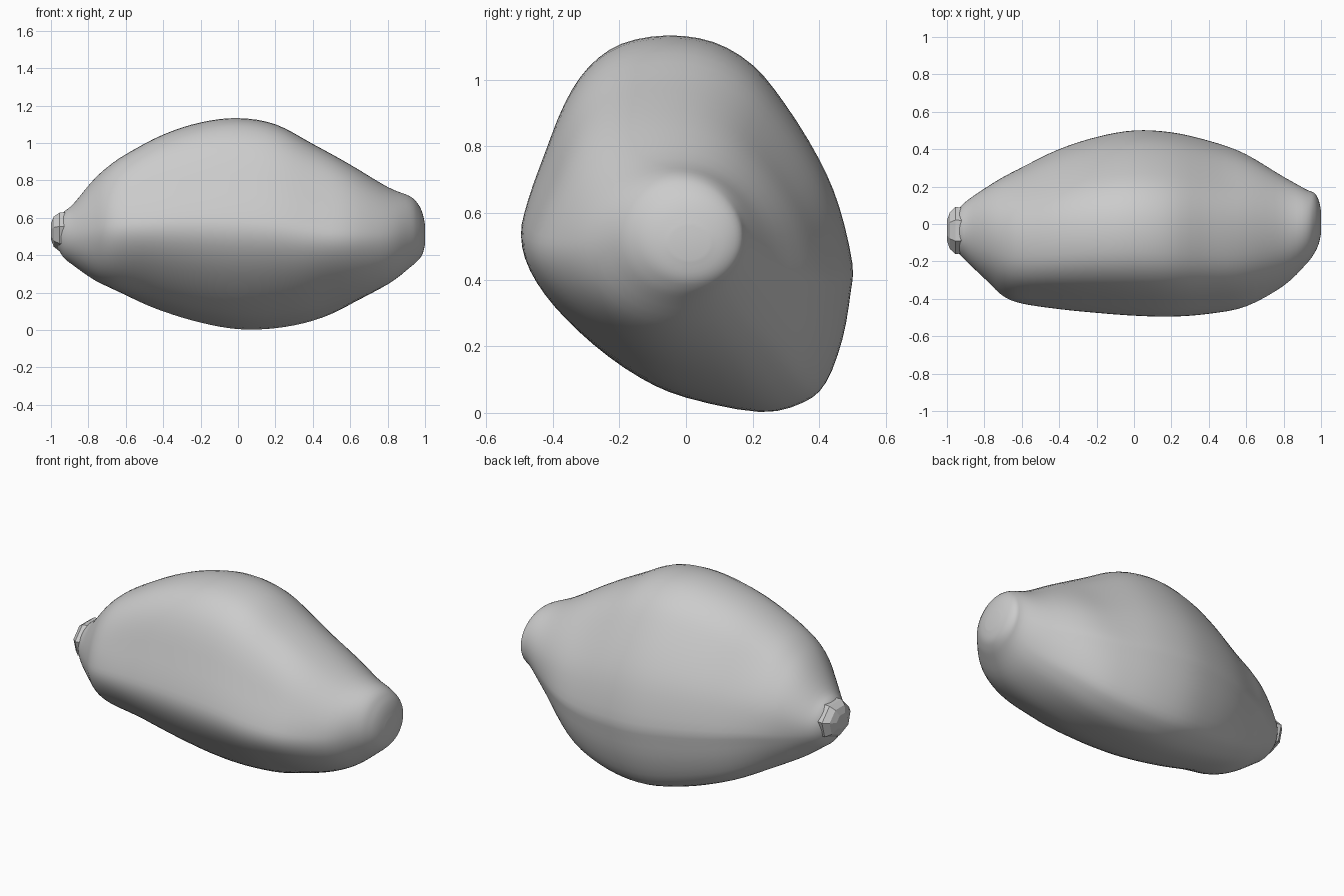
import bpy, bmesh, math
from mathutils import Vector

cube = bpy.data.objects.get("Cube")
if cube:
    bpy.data.objects.remove(cube, do_unlink=True)

# One plain grey material
grey = bpy.data.materials.new("plain grey")
grey.use_nodes = True
colour = (0.6, 0.6, 0.6, 1)
grey.diffuse_color = colour
grey.node_tree.nodes["Principled BSDF"].inputs["Base Color"].default_value = colour


def spline(pts, steps, closed=False):
    """Catmull-Rom resampling of tuples of any length."""
    n, out = len(pts), []
    get = (lambda i: pts[i % n]) if closed else (lambda i: pts[max(0, min(n - 1, i))])
    for i in range(n if closed else n - 1):
        quad = [get(i + k) for k in (-1, 0, 1, 2)]
        for s in range(steps):
            t = s / steps
            out.append([0.5 * (2 * b + (c - a) * t + (2 * a - 5 * b + 4 * c - d) * t * t
                               + (3 * b - a - 3 * c + d) * t ** 3)
                        for a, b, c, d in zip(*quad)])
    if not closed:
        out.append(list(pts[-1]))
    return out


def loft(name, rings):
    """Skin a list of equal rings and cap both ends."""
    bm = bmesh.new()
    rows = [[bm.verts.new(p) for p in ring] for ring in rings]
    for a, b in zip(rows, rows[1:]):
        for i in range(len(a)):
            j = (i + 1) % len(a)
            bm.faces.new((a[i], a[j], b[j], b[i]))
    bm.faces.new(rows[0])
    bm.faces.new(rows[-1])
    bmesh.ops.recalc_face_normals(bm, faces=bm.faces)
    mesh = bpy.data.meshes.new(name)
    bm.to_mesh(mesh)
    bm.free()
    mesh.materials.append(grey)
    obj = bpy.data.objects.new(name, mesh)
    bpy.context.collection.objects.link(obj)
    return obj


# Widest cross-section (y, z): blunt ridge at the front, leaning to the back below
profile = [(-.06, 1.13), (-.2, 1.105), (-.3, 1.035), (-.37, .93), (-.43, .78), (-.48, .64),
           (-.5, .54), (-.475, .44), (-.40, .325), (-.28, .205), (-.14, .105), (0, .045),
           (.22, .002), (.35, .03), (.42, .09), (.47, .22), (.495, .36), (.5, .45),
           (.46, .62), (.40, .76), (.3, .92), (.2, 1.04), (.08, 1.11)]
section = spline(profile, 3, closed=True)
lo = [min(p[k] for p in section) for k in (0, 1)]
hi = [max(p[k] for p in section) for k in (0, 1)]
section = [[2 * (p[k] - lo[k]) / (hi[k] - lo[k]) - 1 for k in (0, 1)] for p in section]

# Stations along the length: x, back/front extents in y, bottom/top in z
stations = [(-.965, -.12, .04, .44, .58), (-.93, -.165, .09, .385, .632),
            (-.88, -.215, .135, .345, .675), (-.78, -.31, .205, .27, .795),
            (-.7, -.385, .255, .225, .87), (-.6, -.425, .305, .18, .94),
            (-.4, -.455, .40, .10, 1.045), (-.2, -.475, .465, .04, 1.11),
            (0, -.49, .50, .005, 1.133), (.2, -.495, .49, .01, 1.10),
            (.4, -.48, .445, .05, .995), (.6, -.44, .375, .13, .885),
            (.8, -.33, .255, .24, .765), (.92, -.215, .185, .335, .715),
            (.965, -.155, .165, .375, .67), (.988, -.105, .125, .41, .62),
            (1, -.05, .07, .46, .56)]

# Body: the section turns into an ellipse towards each end
rings = []
for x, y0, y1, z0, z1 in spline(stations, 4):
    w = max(0, min(1, (abs(x) - .45) / .5))
    w = w * w * (3 - 2 * w)
    ring = []
    for u, v in section:
        r = math.hypot(u, v)
        u, v = u + (u / r - u) * w, v + (v / r - v) * w
        ring.append(Vector((x, (y0 + y1) / 2 + u * (y1 - y0) / 2, (z0 + z1) / 2 + v * (z1 - z0) / 2)))
    rings.append(ring)
body = loft("body", rings)
bpy.context.view_layer.objects.active = body
body.select_set(True)
bpy.ops.object.shade_smooth_by_angle(angle=math.radians(40))
body.select_set(False)

# Stem stub: small faceted knob at the narrow end
stub = []
for x, ry, rz in ((-.89, .12, .11), (-.955, .13, .108), (-.985, .10, .085), (-1, .055, .045)):
    stub.append([(x, -.035 + ry * math.cos(a), .53 + rz * math.sin(a))
                 for a in (math.tau * (i + .25) / 7 for i in range(7))])
loft("stem_stub", stub)
